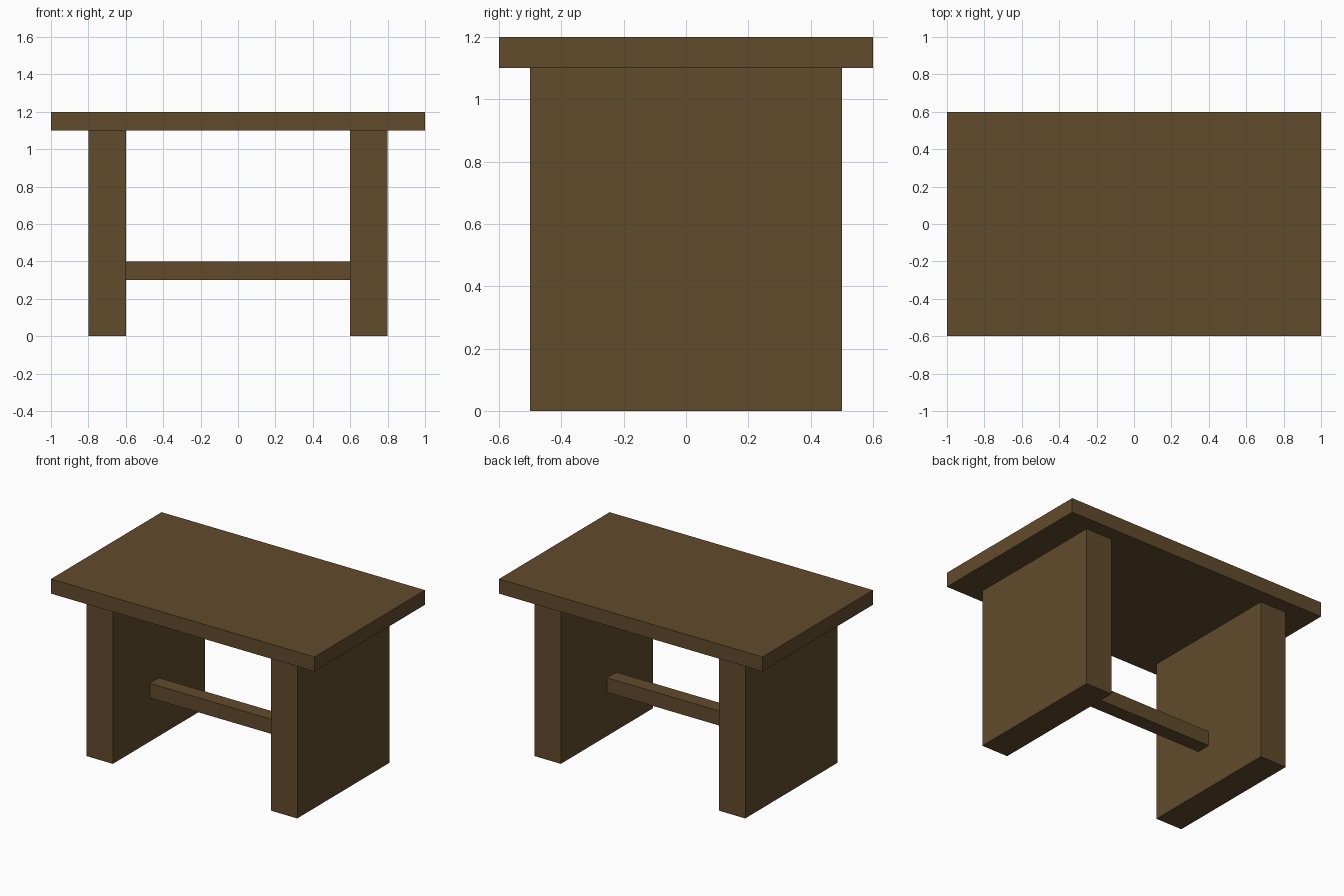
import bpy

if "Cube" in bpy.data.objects:
    bpy.data.objects.remove(bpy.data.objects["Cube"])

# One dark wood colour for the whole table
wood = bpy.data.materials.new("dark_wood")
wood.diffuse_color = (0.12, 0.07, 0.025, 1.0)
wood.use_nodes = True
wood.node_tree.nodes["Principled BSDF"].inputs["Base Color"].default_value = wood.diffuse_color


def box(name, x, y, z):
    """Box from (min, max) ranges along each axis."""
    ranges = (x, y, z)
    bpy.ops.mesh.primitive_cube_add(size=1)
    ob = bpy.context.object
    ob.name = name
    ob.location = [(a + b) / 2 for a, b in ranges]
    ob.scale = [b - a for a, b in ranges]
    bpy.ops.object.transform_apply(location=False, rotation=False, scale=True)
    ob.data.materials.append(wood)
    return ob


# Table top
box("table_top", (-1.0, 1.0), (-0.6, 0.6), (1.1, 1.2))

# Slab legs
box("left_leg", (-0.8, -0.6), (-0.5, 0.5), (0.0, 1.1))
box("right_leg", (0.6, 0.8), (-0.5, 0.5), (0.0, 1.1))

# Stretcher between the legs, slightly forward of centre
box("stretcher", (-0.6, 0.6), (-0.1, 0.0), (0.3, 0.4))
